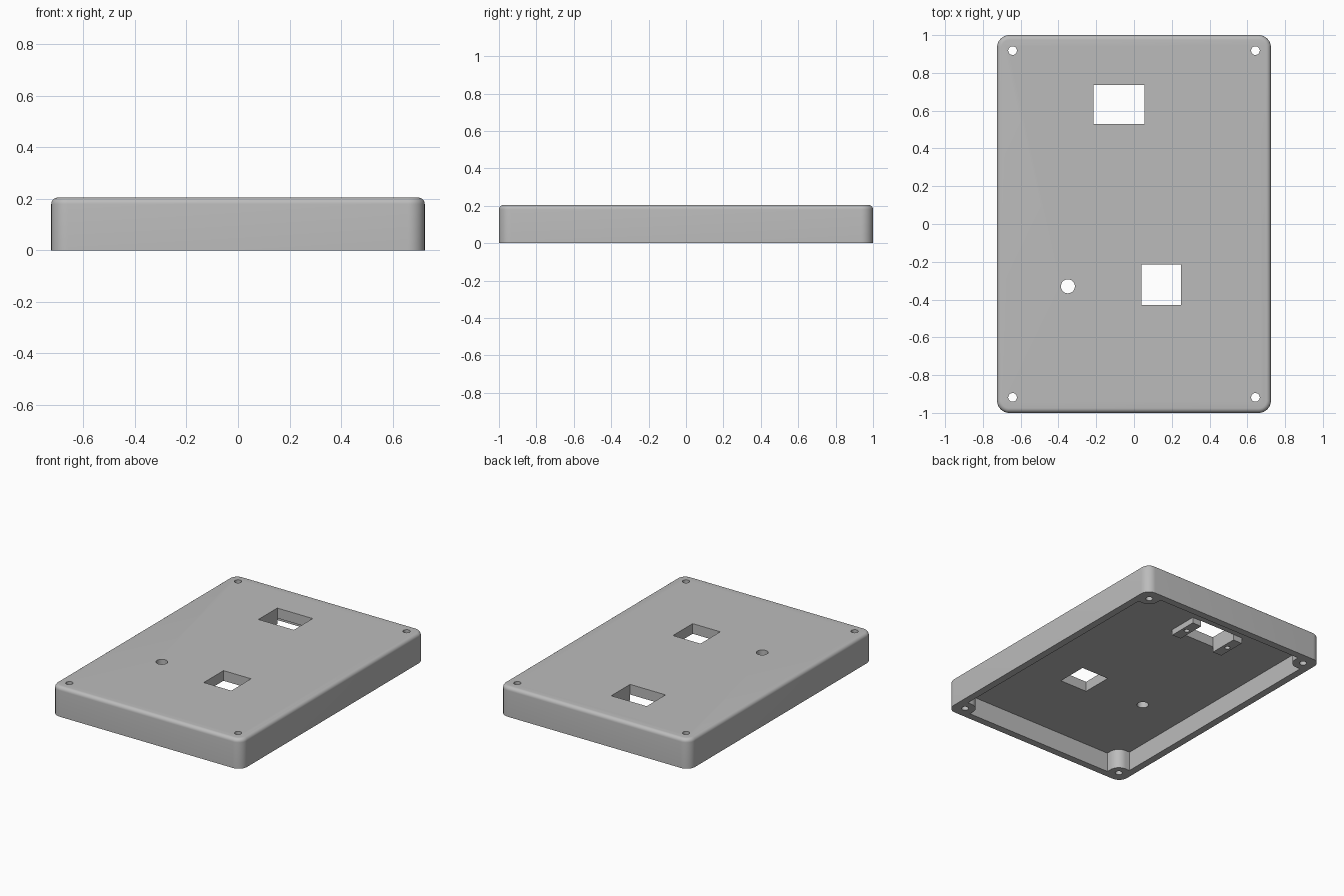
import bpy, bmesh, math

if "Cube" in bpy.data.objects:
    bpy.data.objects.remove(bpy.data.objects["Cube"])

HALF_X, HALF_Y, HEIGHT = 0.725, 1.0, 0.205
WALL, FLOOR = 0.05, 0.135
CORNER, EDGE = 0.065, 0.025
SCREW_X, SCREW_Y, SCREW_R, BOSS_R = 0.643, 0.918, 0.023, 0.068

grey = bpy.data.materials.new("grey plastic")
grey.use_nodes = True
colour = (0.5, 0.5, 0.5, 1)
grey.diffuse_color = colour
grey.node_tree.nodes["Principled BSDF"].inputs["Base Color"].default_value = colour


def arc(cx, cy, r, start, end, steps=10):
    angles = [math.radians(start + (end - start) * i / steps) for i in range(steps + 1)]
    return [(cx + r * math.cos(a), cy + r * math.sin(a)) for a in angles]


def four_corners(corner):
    """Mirror the +x +y corner path into a full counter-clockwise outline."""
    outline = []
    for sx, sy in ((1, 1), (-1, 1), (-1, -1), (1, -1)):
        path = corner if sx * sy > 0 else corner[::-1]
        outline += [(x * sx, y * sy) for x, y in path]
    return outline


def rectangle(x0, x1, y0, y1):
    return [(x0, y0), (x1, y0), (x1, y1), (x0, y1)]


def circle(x, y, r):
    return arc(x, y, r, 0, 360, 32)[:-1]


def prism(name, outline, z0, z1, top_bevel=0):
    bm = bmesh.new()
    face = bm.faces.new([bm.verts.new((x, y, z0)) for x, y in outline])
    top = bmesh.ops.extrude_face_region(bm, geom=[face])["geom"]
    bmesh.ops.translate(bm, vec=(0, 0, z1 - z0),
                        verts=[v for v in top if isinstance(v, bmesh.types.BMVert)])
    bmesh.ops.recalc_face_normals(bm, faces=bm.faces)
    if top_bevel:
        rim = [e for e in bm.edges if all(abs(v.co.z - z1) < 1e-5 for v in e.verts)]
        bmesh.ops.bevel(bm, geom=rim, offset=top_bevel, segments=6,
                        profile=0.5, affect='EDGES')
    mesh = bpy.data.meshes.new(name)
    bm.to_mesh(mesh)
    bm.free()
    mesh.materials.append(grey)
    obj = bpy.data.objects.new(name, mesh)
    bpy.context.collection.objects.link(obj)
    return obj


def cut(target, outline, z0, z1):
    cutter = prism("cutter", outline, z0, z1)
    mod = target.modifiers.new("cut", 'BOOLEAN')
    mod.operation, mod.solver, mod.object = 'DIFFERENCE', 'EXACT', cutter
    bpy.context.view_layer.update()
    graph = bpy.context.evaluated_depsgraph_get()
    result = bpy.data.meshes.new_from_object(target.evaluated_get(graph))
    target.modifiers.clear()
    target.data = result
    bpy.data.objects.remove(cutter)


# Rounded lid body
body = prism("lid_body", four_corners(arc(HALF_X - CORNER, HALF_Y - CORNER, CORNER, 0, 90)),
             0, HEIGHT, EDGE)

# Hollow underside, leaving a rounded screw boss in each corner
inner_x, inner_y = HALF_X - WALL, HALF_Y - WALL
cavity = [(inner_x, SCREW_Y - BOSS_R)]
cavity += arc(SCREW_X, SCREW_Y, BOSS_R, 270, 180)
cavity += [(SCREW_X - BOSS_R, inner_y)]
cut(body, four_corners(cavity), -0.1, FLOOR)

# Screw holes, round hole and the two rectangular openings
openings = [circle(x, y, SCREW_R) for x in (-SCREW_X, SCREW_X) for y in (-SCREW_Y, SCREW_Y)]
openings += [circle(-0.35, -0.33, 0.037),
             rectangle(0.04, 0.25, -0.43, -0.215),
             rectangle(-0.215, 0.055, 0.53, 0.735)]
for outline in openings:
    cut(body, outline, -0.2, 0.4)

# Mounting bars beside the larger opening, each with a blind screw hole
parts = [body]
for name, x in (("left_mounting_bar", 0.09), ("right_mounting_bar", -0.25)):
    bar = prism(name, rectangle(x - 0.035, x + 0.035, 0.53, 0.735), 0.095, FLOOR)
    cut(bar, circle(x, 0.633, 0.017), 0.05, 0.13)
    parts.append(bar)

# Smooth shading with sharp edges kept
bpy.ops.object.select_all(action='DESELECT')
for obj in parts:
    obj.select_set(True)
bpy.context.view_layer.objects.active = body
bpy.ops.object.shade_smooth_by_angle(angle=math.radians(30))
